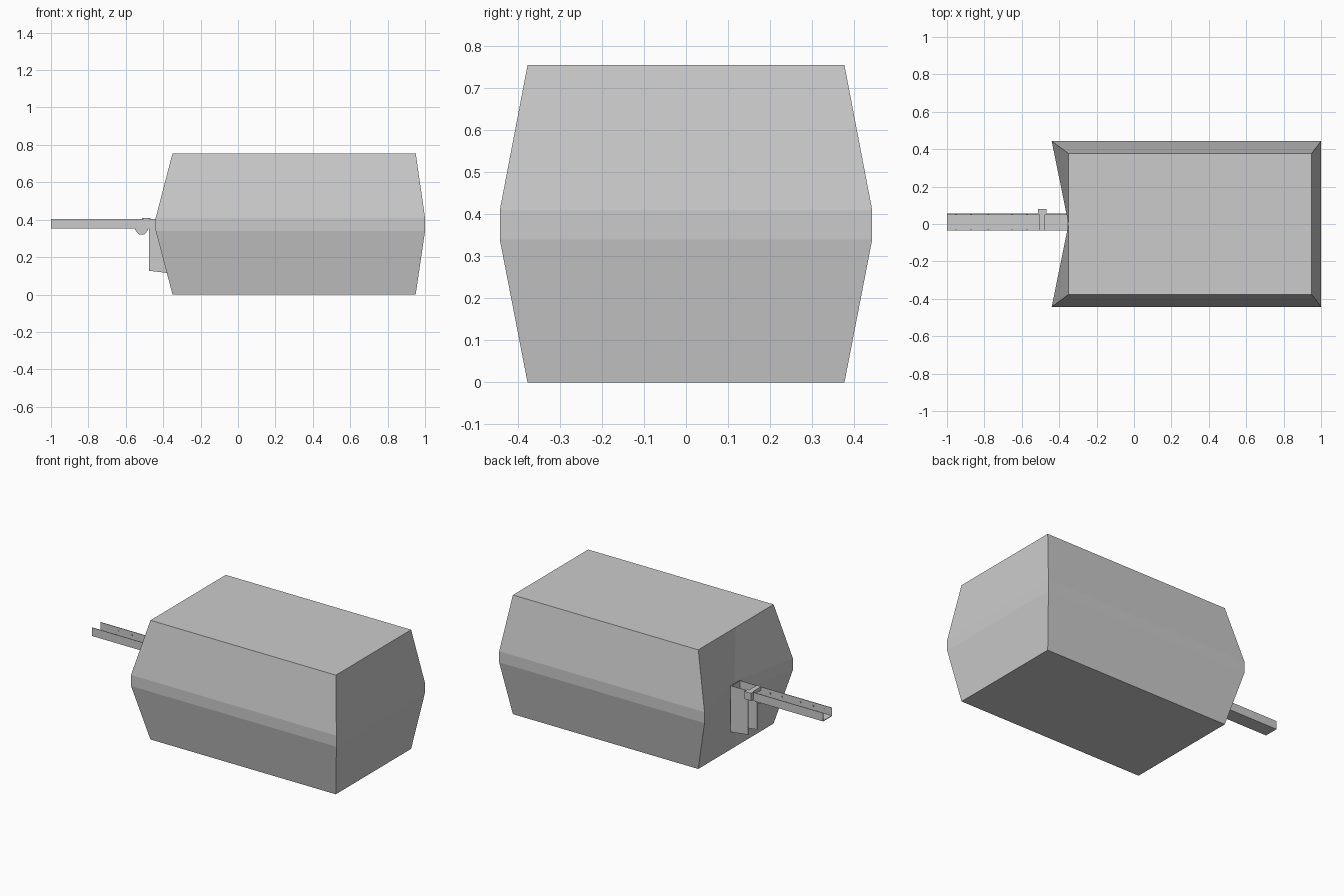
import bpy, bmesh

if "Cube" in bpy.data.objects:
    bpy.data.objects.remove(bpy.data.objects["Cube"])

def make_object(name, bm):
    bmesh.ops.recalc_face_normals(bm, faces=bm.faces)
    mesh = bpy.data.meshes.new(name)
    bm.to_mesh(mesh)
    bm.free()
    obj = bpy.data.objects.new(name, mesh)
    bpy.context.collection.objects.link(obj)
    return obj

def extrude_profile(name, points, y0, y1):
    """Closed (x, z) outline given thickness along y."""
    bm = bmesh.new()
    a = [bm.verts.new((x, y0, z)) for x, z in points]
    b = [bm.verts.new((x, y1, z)) for x, z in points]
    bm.faces.new(a)
    bm.faces.new(b)
    n = len(points)
    for i in range(n):
        j = (i + 1) % n
        bm.faces.new((a[i], a[j], b[j], b[i]))
    return make_object(name, bm)

def box(name, x0, x1, y0, y1, z0, z1):
    return extrude_profile(name, [(x0, z0), (x1, z0), (x1, z1), (x0, z1)], y0, y1)

# Bulging body: stacked outlines, with a V-shaped hollow in the left end
levels = [  # z, right x, left x, notch x, half width
    (0.0, 0.95, -0.35, -0.35, 0.377),
    (0.34, 1.0, -0.44, -0.338, 0.443),
    (0.41, 1.0, -0.44, -0.338, 0.443),
    (0.755, 0.95, -0.35, -0.35, 0.377),
]
bm = bmesh.new()
rings = []
for z, xr, xl, xm, h in levels:
    outline = [(xr, -h), (xr, h), (xl, h), (xm, 0), (xl, -h)]
    rings.append([bm.verts.new((x, y, z)) for x, y in outline])
for low, high in zip(rings, rings[1:]):
    for i in range(5):
        j = (i + 1) % 5
        # split the end panels so that both sides crease symmetrically
        if i == 2:
            quad = (low[i], low[j], high[j], high[i])
        else:
            quad = (low[j], high[j], high[i], low[i])
        bm.faces.new(quad)
bm.faces.new(rings[0])
bm.faces.new(rings[-1])
make_object("body", bm)

# Open-topped channel bar
Y0, Y1, T = -0.036, 0.055, 0.004
box("bar_floor", -1.0, -0.352, Y0, Y1, 0.352, 0.356)
for side, y in (("front", Y0), ("back", Y1 - T)):
    box(f"bar_{side}_wall", -1.0, -0.352, y, y + T, 0.352, 0.405)
box("bar_end_plate", -0.356, -0.352, Y0, Y1, 0.352, 0.405)

# Thin cross strips on the floor
for x in (-0.895, -0.84, -0.68, -0.625, -0.45, -0.41):
    box("floor_strip", x - 0.003, x + 0.003, Y0 + T, Y1 - T, 0.356, 0.359)

# Small rivets on the inside of both walls
for x in (-0.95, -0.87, -0.78, -0.65, -0.57):
    box("back_rivet", x - 0.004, x + 0.004, Y1 - T - 0.003, Y1 - T, 0.378, 0.386)
    box("front_rivet", x - 0.004, x + 0.004, Y0 + T, Y0 + T + 0.003, 0.378, 0.386)

# Latch below the bar and its handle block behind
extrude_profile("latch", [(-0.55, 0.358), (-0.55, 0.345), (-0.53, 0.322),
                          (-0.50, 0.322), (-0.48, 0.345), (-0.48, 0.358)], Y0, 0.012)
box("latch_block", -0.513, -0.467, 0.05, 0.081, 0.362, 0.41)
box("latch_pin", -0.505, -0.475, Y0 + T, 0.05, 0.385, 0.408)

# Pair of support plates hanging under the bar
for side, y in (("front", Y0), ("back", Y1 - T)):
    extrude_profile(f"{side}_support_plate", [(-0.475, 0.352), (-0.475, 0.127),
                    (-0.35, 0.112), (-0.35, 0.352)], y, y + T)
